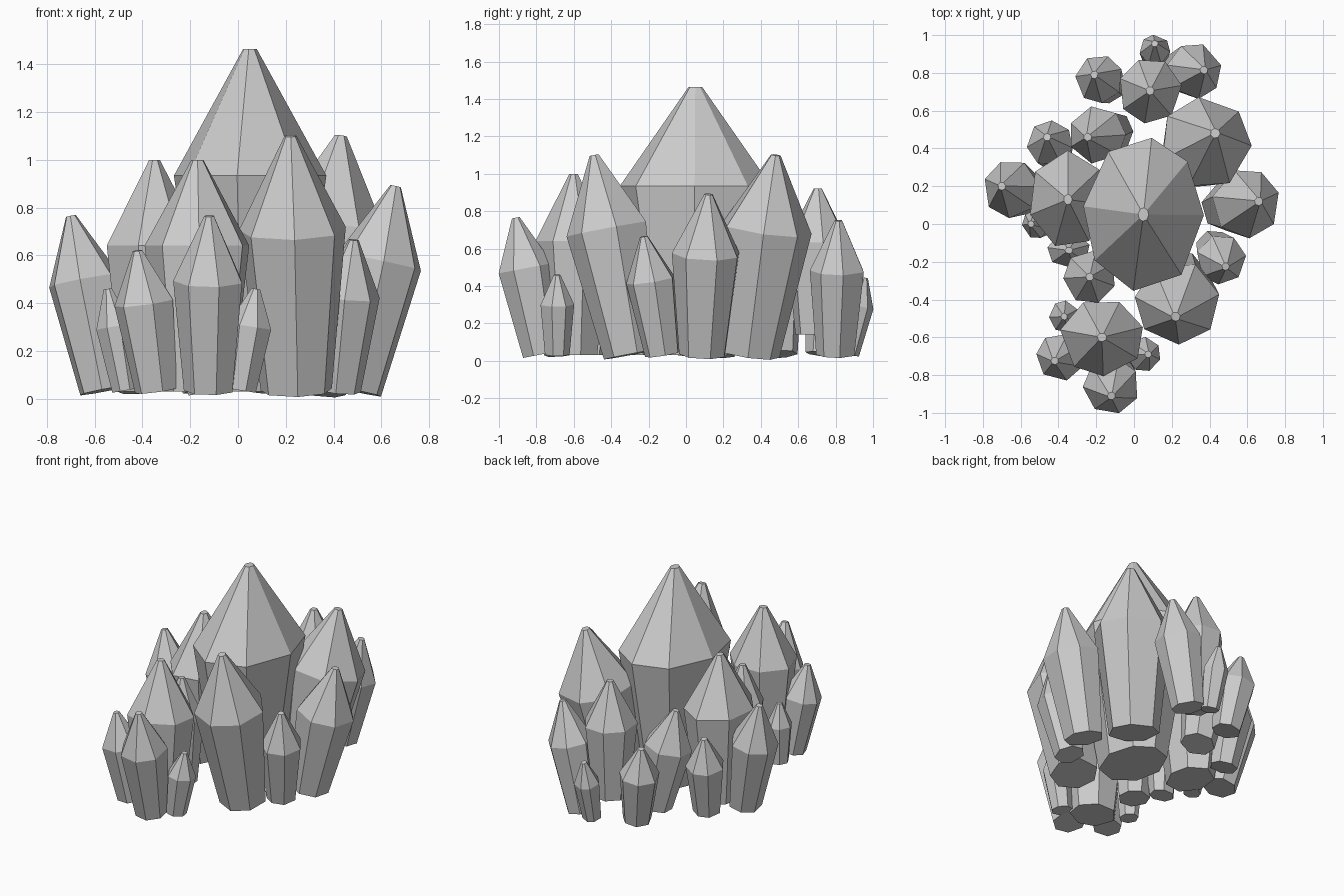
import bpy, bmesh, math, random
from mathutils import Vector

random.seed(4)

# Upright crystals: tip x, y, z, base z, mid half-width x, y
UPRIGHT = [
    (0.05, 0.05, 1.465, 0.03, 0.32, 0.41),
    (-0.17, -0.60, 1.00, 0.03, 0.225, 0.205),
    (-0.35, 0.13, 1.00, 0.03, 0.21, 0.26),
    (0.085, 0.705, 0.92, 0.14, 0.17, 0.175),
    (-0.235, -0.28, 0.74, 0.03, 0.14, 0.145),
    (-0.37, -0.49, 0.43, 0.03, 0.08, 0.085),
    (-0.345, -0.14, 0.50, 0.03, 0.115, 0.095),
]
# Leaning crystals: tip x, y, z, base x, y, mid radius
LEANING = [
    (0.43, 0.48, 1.10, 0.29, 0.34, 0.24),
    (0.22, -0.49, 1.10, 0.245, -0.29, 0.22),
    (0.66, 0.12, 0.89, 0.48, 0.09, 0.18),
    (-0.70, 0.20, 0.765, -0.56, 0.16, 0.15),
    (-0.245, 0.46, 0.71, -0.11, 0.49, 0.15),
    (0.37, 0.815, 0.75, 0.23, 0.80, 0.145),
    (-0.21, 0.79, 0.56, -0.14, 0.73, 0.125),
    (0.11, 0.955, 0.445, 0.11, 0.865, 0.08),
    (-0.46, 0.46, 0.57, -0.42, 0.37, 0.12),
    (0.485, -0.225, 0.665, 0.42, -0.125, 0.13),
    (-0.12, -0.91, 0.765, -0.12, -0.77, 0.147),
    (-0.42, -0.725, 0.62, -0.34, -0.67, 0.125),
    (0.075, -0.69, 0.46, 0.01, -0.69, 0.09),
    (-0.545, 0.0, 0.46, -0.47, 0.0, 0.075),
]


def crystal(name, tip, base, rx, ry, sides):
    """Faceted shaft that widens to a shoulder, then tapers to a small flat tip."""
    tip, base = Vector(tip), Vector(base)
    turn = Vector((0, 0, 1)).rotation_difference(tip - base)
    phase = math.radians(85) if rx > 0.3 else random.uniform(0, 6.28)
    angles = [phase + math.tau * (i + random.uniform(-0.12, 0.12)) / sides
              for i in range(sides)]
    foot = 0.78 - 0.25 * (rx + ry)
    point = (0.014 + 0.025 * (rx + ry)) / (0.5 * (rx + ry))
    bm = bmesh.new()
    rings = []
    for along, scale in ((0, foot), (0.63, 1.0), (1, point)):
        centre = base.lerp(tip, along)
        rings.append([bm.verts.new(centre + turn @ Vector(
            (rx * scale * math.cos(a), ry * scale * math.sin(a), 0))) for a in angles])
    for low, high in zip(rings, rings[1:]):
        for i in range(sides):
            j = (i + 1) % sides
            bm.faces.new((low[i], low[j], high[j], high[i]))
    bm.faces.new(rings[0][::-1])
    bm.faces.new(rings[-1])
    mesh = bpy.data.meshes.new(name)
    bm.to_mesh(mesh)
    bm.free()
    bpy.context.collection.objects.link(bpy.data.objects.new(name, mesh))


# Central cluster of straight crystals
for n, (x, y, z, z0, rx, ry) in enumerate(UPRIGHT):
    crystal("main_crystal" if n == 0 else f"upright_crystal_{n}",
            (x, y, z), (x, y, z0), rx, ry, 8 if n == 0 else 7)

# Surrounding crystals fanning outward
for n, (x, y, z, bx, by, r) in enumerate(LEANING):
    crystal(f"leaning_crystal_{n + 1}", (x, y, z), (bx, by, 0.035), r * 1.03, r * 1.03, 7)
